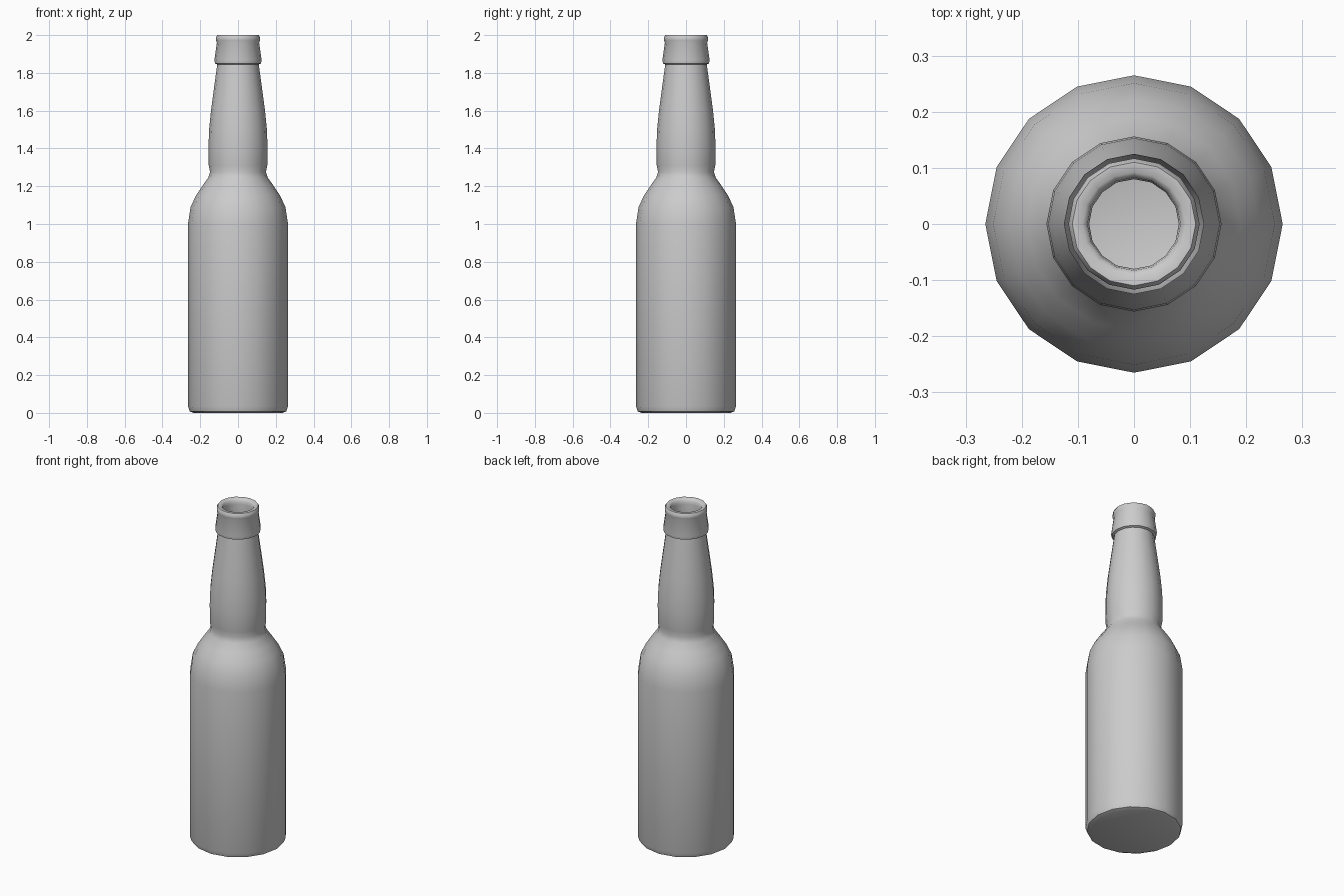
import bpy, bmesh, math

if "Cube" in bpy.data.objects:
    bpy.data.objects.remove(bpy.data.objects["Cube"])

SIDES = 16

# outer wall from base centre to lip, then inner wall down to the inner floor (radius, z)
outer = [(0.235, 0.0), (0.256, 0.008), (0.265, 0.035), (0.265, 1.0), (0.251, 1.09),
         (0.223, 1.15), (0.19, 1.20), (0.158, 1.245), (0.148, 1.275), (0.155, 1.31),
         (0.156, 1.42), (0.153, 1.50), (0.143, 1.60), (0.127, 1.72), (0.110, 1.845)]
lip = [(0.122, 1.85), (0.125, 1.868), (0.112, 1.96), (0.117, 1.972), (0.117, 1.988),
       (0.110, 2.0), (0.092, 2.0), (0.083, 1.99), (0.080, 1.97)]
inner = [(0.082, 1.845), (0.125, 1.50), (0.128, 1.28), (0.165, 1.20),
         (0.225, 1.09), (0.24, 1.0), (0.24, 0.05), (0.22, 0.03)]


def lathe(name, profile):
    """Revolve a profile around z and cap both ends."""
    bm = bmesh.new()
    rings = []
    for r, z in profile:
        rings.append([bm.verts.new((r * math.cos(2 * math.pi * i / SIDES),
                                    r * math.sin(2 * math.pi * i / SIDES), z))
                      for i in range(SIDES)])
    for a, b in zip(rings, rings[1:]):
        for i in range(SIDES):
            j = (i + 1) % SIDES
            bm.faces.new((a[i], a[j], b[j], b[i]))
    bm.faces.new(rings[0][::-1])
    bm.faces.new(rings[-1])
    bmesh.ops.recalc_face_normals(bm, faces=bm.faces)
    mesh = bpy.data.meshes.new(name)
    bm.to_mesh(mesh)
    bm.free()
    ob = bpy.data.objects.new(name, mesh)
    bpy.context.collection.objects.link(ob)
    bpy.context.view_layer.objects.active = ob
    ob.select_set(True)
    bpy.ops.object.shade_smooth_by_angle(angle=math.radians(50))
    ob.select_set(False)
    return ob


# glass bottle
lathe("bottle", outer + lip + inner)
